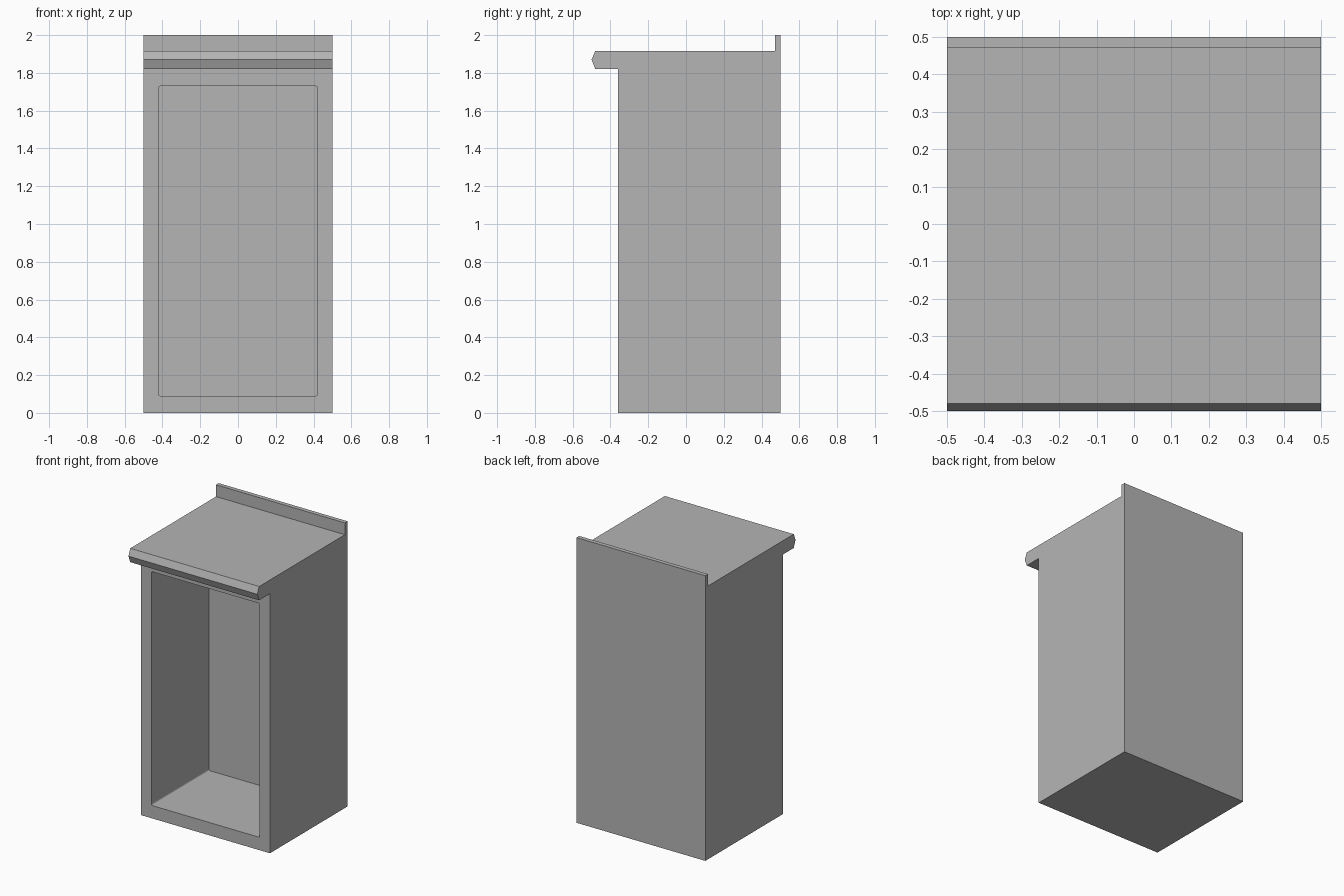
import bpy
import bmesh
from mathutils import Vector

cube = bpy.data.objects.get("Cube")
if cube:
    bpy.data.objects.remove(cube, do_unlink=True)

GREY = (0.46, 0.46, 0.46, 1)
material = bpy.data.materials.new("plain grey")
material.use_nodes = True
material.diffuse_color = GREY
material.node_tree.nodes["Principled BSDF"].inputs["Base Color"].default_value = GREY


def prism(name, points, sweep):
    """Extrude a closed outline along a sweep vector."""
    bm = bmesh.new()
    face = bm.faces.new([bm.verts.new(p) for p in points])
    extruded = bmesh.ops.extrude_face_region(bm, geom=[face])["geom"]
    verts = [v for v in extruded if isinstance(v, bmesh.types.BMVert)]
    bmesh.ops.translate(bm, verts=verts, vec=sweep)
    bmesh.ops.recalc_face_normals(bm, faces=bm.faces)
    mesh = bpy.data.meshes.new(name)
    bm.to_mesh(mesh)
    bm.free()
    mesh.materials.append(material)
    obj = bpy.data.objects.new(name, mesh)
    bpy.context.collection.objects.link(obj)
    return obj


# Cabinet side profile (y, z): base, overhanging pointed worktop edge, rear upstand
profile = [(-0.36, 0), (0.5, 0), (0.5, 2), (0.47, 2), (0.47, 1.917),
           (-0.48, 1.917), (-0.5, 1.87), (-0.48, 1.82), (-0.36, 1.82)]
cabinet = prism("cabinet", [(-0.5, y, z) for y, z in profile], Vector((1, 0, 0)))

# Open compartment cut into the front, with slightly rounded corners
opening = [(-0.42, 0.09), (0.42, 0.09), (0.42, 1.73), (-0.42, 1.73)]
cutter = prism("compartment_cutter", [(x, -0.45, z) for x, z in opening],
               Vector((0, 0.73, 0)))
bm = bmesh.new()
bm.from_mesh(cutter.data)
corners = [e for e in bm.edges if abs(e.verts[0].co.y - e.verts[1].co.y) > 0.1]
bmesh.ops.bevel(bm, geom=corners, offset=0.01, segments=3, profile=0.5,
                affect='EDGES')
bm.to_mesh(cutter.data)
bm.free()
cutter.hide_render = True

cut = cabinet.modifiers.new("compartment", 'BOOLEAN')
cut.operation = 'DIFFERENCE'
cut.solver = 'EXACT'
cut.object = cutter
bpy.context.view_layer.objects.active = cabinet
bpy.ops.object.modifier_apply(modifier=cut.name)
bpy.data.objects.remove(cutter, do_unlink=True)
